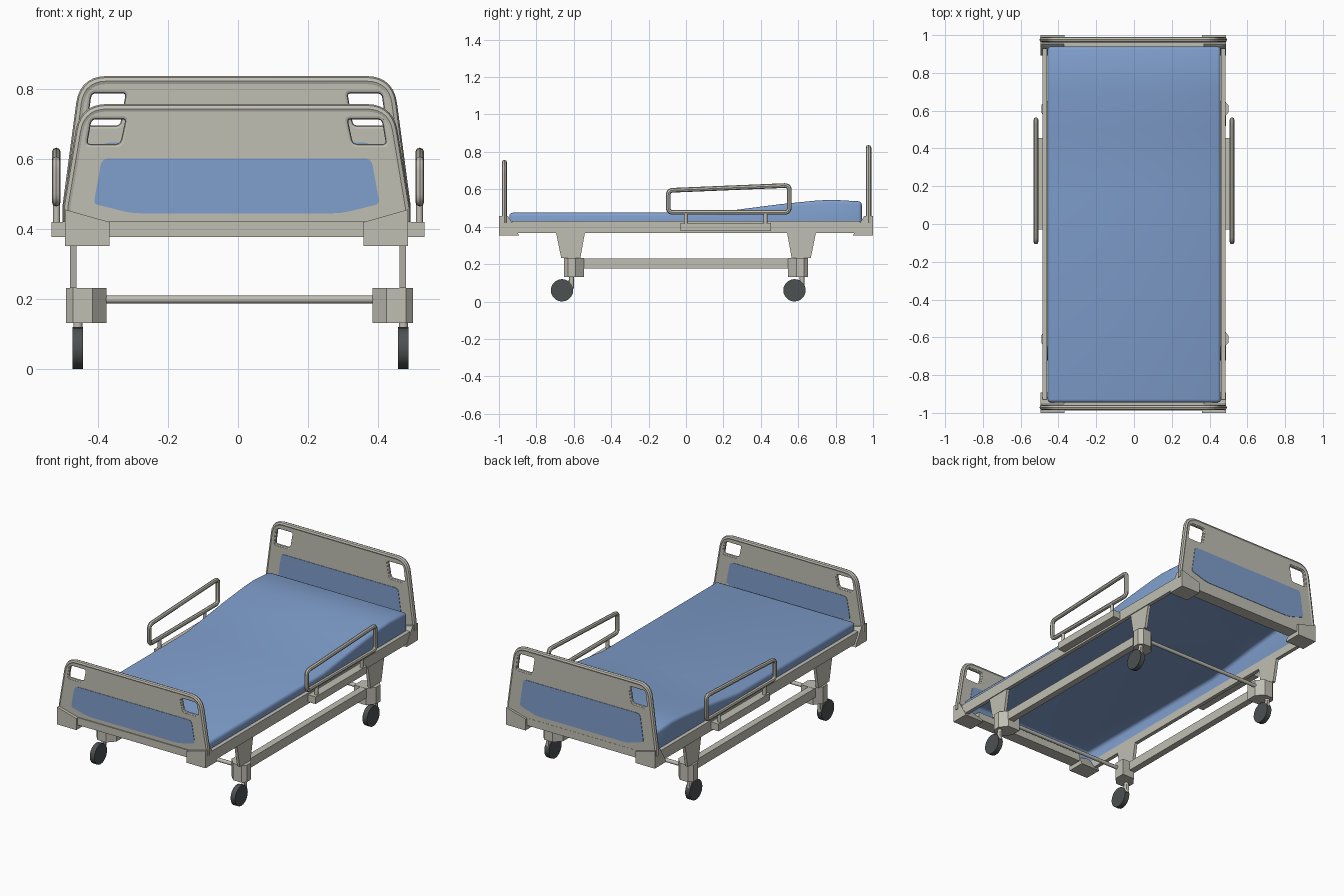
import bpy, bmesh, math
from mathutils import Vector

if "Cube" in bpy.data.objects:
    bpy.data.objects.remove(bpy.data.objects["Cube"])


def material(name, rgb):
    m = bpy.data.materials.new(name)
    m.diffuse_color = (*rgb, 1)
    m.use_nodes = True
    m.node_tree.nodes["Principled BSDF"].inputs["Base Color"].default_value = m.diffuse_color
    return m


GREY = material("warm grey", (0.53, 0.52, 0.455))
BLUE = material("soft blue", (0.215, 0.345, 0.61))
DARK = material("dark rubber", (0.075, 0.082, 0.084))


def finish(ob, mat, smooth=True):
    ob.data.materials.clear()
    ob.data.materials.append(mat)
    bpy.ops.object.select_all(action='DESELECT')
    ob.select_set(True)
    bpy.context.view_layer.objects.active = ob
    if ob.type == 'CURVE':
        bpy.ops.object.convert(target='MESH')
        ob = bpy.context.view_layer.objects.active
    if smooth:
        bpy.ops.object.shade_smooth_by_angle(angle=math.radians(35))
    return ob


def from_bmesh(name, bm, mat, smooth=False):
    bmesh.ops.recalc_face_normals(bm, faces=bm.faces)
    me = bpy.data.meshes.new(name)
    bm.to_mesh(me)
    bm.free()
    ob = bpy.data.objects.new(name, me)
    bpy.context.collection.objects.link(ob)
    return finish(ob, mat, smooth)


def hull(name, pts, mat=GREY):
    bm = bmesh.new()
    for p in pts:
        bm.verts.new(p)
    bmesh.ops.convex_hull(bm, input=bm.verts)
    bmesh.ops.dissolve_limit(bm, angle_limit=0.01, verts=bm.verts, edges=bm.edges)
    return from_bmesh(name, bm, mat)


def box(name, x, y, z, mat=GREY):
    return hull(name, [(a, b, c) for a in x for b in y for c in z], mat)


def rod(name, a, b, r, mat=GREY, n=12):
    a, b = Vector(a), Vector(b)
    bm = bmesh.new()
    bmesh.ops.create_cone(bm, cap_ends=True, segments=n, radius1=r, radius2=r, depth=(b - a).length)
    q = (b - a).to_track_quat('Z', 'Y')
    for v in bm.verts:
        v.co = q @ v.co + (a + b) / 2
    return from_bmesh(name, bm, mat, True)


def rounded(pts, radii, n=5):
    """Closed 2D outline with rounded corners."""
    out = []
    for i, p in enumerate(pts):
        r = radii[i] if isinstance(radii, list) else radii
        p, a, b = Vector(p), Vector(pts[i - 1]), Vector(pts[(i + 1) % len(pts)])
        if r == 0:
            out.append(p)
            continue
        s, e = p + (a - p).normalized() * r, p + (b - p).normalized() * r
        for k in range(n + 1):
            t = k / n
            out.append(s * (1 - t) ** 2 + p * 2 * t * (1 - t) + e * t * t)
    return out


def curve(name, loops, dims, closed=True, **props):
    cu = bpy.data.curves.new(name, 'CURVE')
    cu.dimensions = dims
    for k, v in props.items():
        setattr(cu, k, v)
    for loop in loops:
        s = cu.splines.new('POLY')
        s.points.add(len(loop) - 1)
        for pt, co in zip(s.points, loop):
            pt.co = (*co, 1)
        s.use_cyclic_u = closed
    ob = bpy.data.objects.new(name, cu)
    bpy.context.collection.objects.link(ob)
    return ob


def plate(name, loops, y, half, mat):
    """Flat upright plate with holes, standing in the xz plane at y."""
    ob = curve(name, [[(p.x, p.y, 0) for p in l] for l in loops], '2D', fill_mode='BOTH', extrude=half)
    ob = finish(ob, mat)
    for v in ob.data.vertices:
        v.co = (v.co.x, y - v.co.z, v.co.y)


def tube(name, pts, r, closed=True):
    return finish(curve(name, [pts], '3D', closed, bevel_depth=r, bevel_resolution=2, use_fill_caps=True), GREY)


# Head and foot boards: same design, headboard stretched upward
OX = -0.004


def board(name, y, k):
    def up(pts):
        return [Vector((p[0] + OX, 0.42 + (p[1] - 0.42) * k)) for p in pts]

    outer = rounded(up([(-.482, .42), (-.482, .46), (-.435, .743), (.435, .743), (.482, .46), (.482, .42)]),
                    [0, 0, .065, .065, 0, 0], 7)
    hole = [(-.422, .722), (-.306, .722), (-.325, .634), (-.437, .634)]
    holes = [rounded(up(hole), .022), rounded(up([(-x, z) for x, z in hole]), .022)]
    plate(name, [outer] + holes, y, .011, GREY)
    tube(name + "_rim", [(p.x, y, p.y) for p in outer], .0145 if k > 1 else .014, False)
    for h in holes:
        tube(name + "_handle_rim", [(p.x, y, p.y) for p in h], .009).scale = (1, 1, 1)
    panel = up([(-.385, .602), (.385, .602), (.408, .472), (.3, .445), (-.3, .445), (-.408, .472)])
    plate(name + "_blue_panel", [rounded(panel, [.022, .022, .012, .03, .03, .012])], y, .0135, BLUE)


board("footboard", -.971, 1)
board("headboard", .976, 1.246)

# Corner bumpers and end beams of the deck
for sy, end in ((-1, "foot"), (1, "head")):
    for sx in (-1, 1):
        pts = []
        for x, top in ((.49, .456), (.363, .42)):
            for y, z in ((1, .352), (1, top), (.952, top), (.9, .37), (.893, .352)):
                pts.append((sx * x + OX, sy * y, z))
        hull(end + "_corner_bumper", pts)
    box(end + "_end_beam", (-.37, .37), (sy * .915, sy * .988), (.378, .422))

# Side frame, legs, lower rails
for sx in (-1, 1):
    X = (sx * .461, sx * .484)
    box("side_frame", X, (-.93, .93), (.366, .43))
    for sy in (-1, 1):
        hull("leg_flange", [(x, sy * y, z) for x in (sx * .461, sx * .479)
                            for y, z in ((.695, .37), (.54, .37), (.565, .232), (.667, .232))])
        # Chamfered caster housing
        plan = ((.38, .545), (.46, .545), (.495, .59), (.495, .63), (.475, .652), (.42, .652), (.38, .61))
        hull("caster_housing", [(sx * x + .004, sy * y, z) for x, y in plan for z in (.132, .232)])
    box("lower_side_rail", (sx * .425, sx * .465), (-.56, .56), (.176, .231))
    # Casters all trail toward the foot
    cx = sx * .4645 + .0075
    for ys, yw in ((-.612, -.663), (.62, .58)):
        rod("caster_stem", (cx, ys, .07), (cx, ys, .14), .013)
        hull("caster_fork", [(cx + a, y, z) for a in (-.008, .008)
                             for y, z in ((ys - .012, .12), (ys + .012, .12), (ys + .012, .085), (yw, .06))])
        rod("caster_wheel", (cx - .015, yw, .06), (cx + .015, yw, .06), .06, DARK, 20)

    # Guard rail: sloped tube loop on two posts and a base bar
    loop = rounded([(-.095, .477), (-.095, .594), (.552, .621), (.552, .477)], .025)
    tube("guard_rail_loop", [(sx * .519, p.x, p.y) for p in loop], .0125)
    for y in (0, .425):
        rod("guard_rail_post", (sx * .518, y, .41), (sx * .518, y, .475), .01)
    box("guard_rail_base", (sx * .483, sx * .533), (-.03, .455), (.377, .42))

for y in (-.6, .605):
    rod("cross_rod", (-.4, y, .199), (.4, y, .199), .011)

# Mattress: raised toward the head, open underneath
prof = [(-.945, .41), (-.945, .475), (.15, .475), (.5, .52), (.7, .54), (.78, .544), (.94, .535), (.94, .41)]
bm = bmesh.new()
L, R = [[bm.verts.new((x, y, z)) for y, z in prof] for x in (-.457, .459)]
bm.faces.new(L)
bm.faces.new(R)
for i in range(len(prof) - 1):
    bm.faces.new((L[i], L[i + 1], R[i + 1], R[i]))
mattress = from_bmesh("mattress", bm, BLUE)
bev = mattress.modifiers.new("soft_edges", 'BEVEL')
bev.width, bev.segments, bev.limit_method, bev.angle_limit = .018, 3, 'ANGLE', math.radians(40)
bpy.ops.object.modifier_apply(modifier=bev.name)
bpy.ops.object.shade_smooth_by_angle(angle=math.radians(35))
